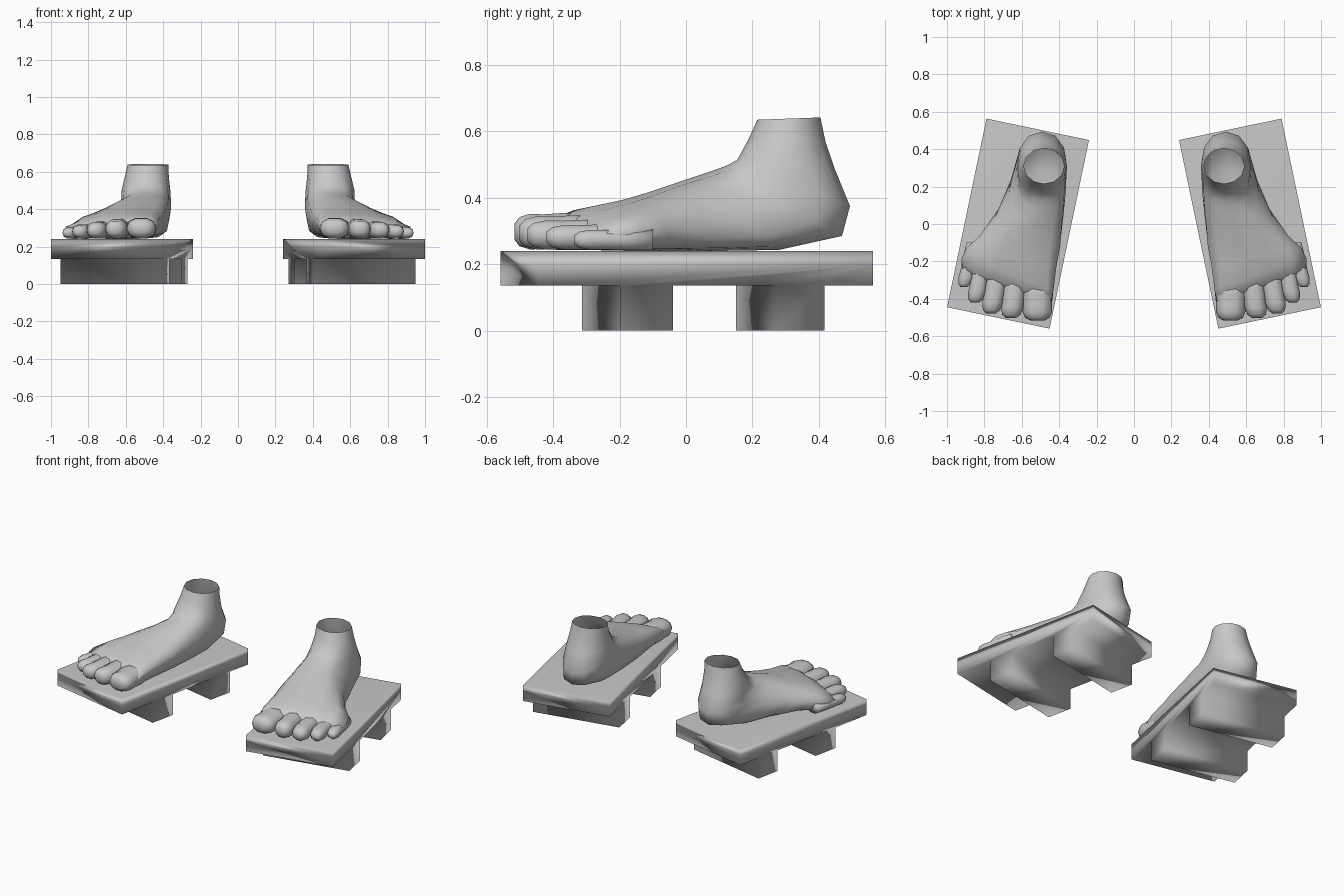
import bpy, bmesh, math
from mathutils import Matrix, Vector

cube = bpy.data.objects.get("Cube")
if cube:
    bpy.data.objects.remove(cube, do_unlink=True)

GREY = (0.58, 0.58, 0.58, 1.0)
grey = bpy.data.materials.new("plain_grey")
grey.use_nodes = True
grey.diffuse_color = GREY
grey.node_tree.nodes["Principled BSDF"].inputs["Base Color"].default_value = GREY


def finish(bm, name, side):
    """Mirror to the wanted side and turn the mesh into a smooth object."""
    bmesh.ops.scale(bm, vec=(side, 1, 1), verts=bm.verts)
    bmesh.ops.recalc_face_normals(bm, faces=bm.faces)
    for f in bm.faces:
        f.smooth = True
    mesh = bpy.data.meshes.new(name)
    bm.to_mesh(mesh)
    bm.free()
    mesh.materials.append(grey)
    obj = bpy.data.objects.new(name, mesh)
    bpy.context.collection.objects.link(obj)
    return obj


def loft(name, rings, side, cap_start=False):
    """Skin a list of point rings; the last ring is always closed."""
    bm = bmesh.new()
    loops = [[bm.verts.new(p) for p in ring] for ring in rings]
    n = len(loops[0])
    for a, b in zip(loops, loops[1:]):
        for i in range(n):
            j = (i + 1) % n
            bm.faces.new((a[i], a[j], b[j], b[i]))
    bm.faces.new(loops[-1])
    if cap_start:
        bm.faces.new(loops[0])
    finish(bm, name, side)


def power(v, e):
    return math.copysign(abs(v) ** e, v)


def foot_ring(x_in, x_out, top, bottom, skew, shear, full, flat, n=12):
    """Section between a top and a sole point, peak leaning to the inner side."""
    xc, w = (x_in + x_out) / 2, (x_out - x_in) / 2
    t, b = Vector((0, *top)), Vector((0, *bottom))
    pts = []
    for i in range(n):
        a = 2 * math.pi * i / n
        c, s = math.cos(a), math.sin(a)
        e = flat if s < 0 else full
        c, s = power(c, e), power(s, e)
        p = (t + b) / 2 + (t - b) / 2 * s
        dx = max(w * c - skew * w * max(s, 0), -w)
        pts.append((xc + dx, p.y + shear * dx, p.z))
    return pts


# Foot sections from the open ankle round the heel to the toe roots
FOOT = [
    (.372, .59, (.215, .635), (.405, .642), 0, 0, 1, 1),
    (.370, .605, (.19, .58), (.42, .57), 0, 0, 1, 1),
    (.362, .622, (.155, .515), (.447, .49), 0, 0, .85, 1),
    (.358, .625, (.125, .498), (.494, .375), 0, 0, .75, .9),
    (.360, .63, (.09, .485), (.47, .285), 0, 0, .7, .8),
    (.366, .672, (.04, .468), (.28, .243), .03, 0, .68, .65),
    (.378, .74, (-.02, .448), (.10, .24), .1, 0, .75, .6),
    (.395, .825, (-.11, .416), (-.06, .24), .2, .1, .82, .6),
    (.415, .895, (-.18, .393), (-.17, .24), .28, .2, .85, .6),
    (.43, .922, (-.27, .37), (-.26, .242), .38, .33, .9, .6),
    (.442, .92, (-.325, .342), (-.32, .245), .38, .36, .9, .6),
    (.455, .905, (-.35, .31), (-.345, .255), .36, .36, .9, .6),
]

# Toes: root x, root y, tip x, tip y, half width, top height
TOES = {
    "big_toe": (.515, -.30, .517, -.517, .079, .352),
    "second_toe": (.625, -.26, .658, -.502, .06, .345),
    "third_toe": (.72, -.22, .765, -.478, .056, .332),
    "fourth_toe": (.80, -.17, .85, -.42, .048, .318),
    "little_toe": (.855, -.10, .91, -.337, .04, .303),
}
# Position along the toe and its relative thickness
TOE_SHAPE = [(0, 1), (.35, 1.04), (.6, .97), (.78, 1), (.93, .82), (1, .45)]


def toe(name, rx, ry, tx, ty, w, top, side, n=10):
    h = (top - .24) / 2
    rings = []
    for f, s in TOE_SHAPE:
        x, y = rx + (tx - rx) * f, ry + (ty - ry) * f
        angles = [2 * math.pi * i / n for i in range(n)]
        rings.append([(x + w * s * power(math.cos(a), .85), y,
                       .242 + h + h * s * power(math.sin(a), .85)) for a in angles])
    loft(name, rings, side, cap_start=True)


# Sandal: deck with a top lip and two full-width teeth, drawn from the side
TEETH = ((-.263, -.10), (.21, .366))
HALF_WIDTH, HALF_LENGTH = .28, .515
DECK_LOW, DECK_MID, DECK_TOP = .135, .2, .24


def sandal(name, side):
    outline = [(-HALF_LENGTH, DECK_MID), (-HALF_LENGTH, DECK_LOW)]
    for y0, y1 in TEETH:
        outline += [(y0, DECK_LOW), (y0, 0), (y1, 0), (y1, DECK_LOW)]
    outline += [(HALF_LENGTH, DECK_LOW), (HALF_LENGTH, DECK_MID)]
    bm = bmesh.new()
    lower = [bm.verts.new((-HALF_WIDTH, y, z)) for y, z in outline]
    rim = [bm.verts.new((-HALF_WIDTH, y, DECK_TOP)) for y in (HALF_LENGTH, -HALF_LENGTH)]
    bm.faces.new(lower)
    bm.faces.new([lower[0], lower[-1], *rim])
    ext = bmesh.ops.extrude_face_region(bm, geom=bm.faces[:], use_keep_orig=True)
    moved = [g for g in ext["geom"] if isinstance(g, bmesh.types.BMVert)]
    bmesh.ops.translate(bm, verts=moved, vec=(2 * HALF_WIDTH, 0, 0))
    place = Matrix.Translation((.62, .002, 0)) @ Matrix.Rotation(math.radians(11.8), 4, "Z")
    bmesh.ops.transform(bm, matrix=place, verts=bm.verts)
    obj = finish(bm, name, side)
    # Large faces lead the shading, so top and underside stay even
    obj.modifiers.new("even_shading", "WEIGHTED_NORMAL").mode = "FACE_AREA"


for label, side in (("left", 1), ("right", -1)):
    sandal(label + "_sandal", side)
    loft(label + "_foot", [foot_ring(*r) for r in FOOT], side)
    for toe_name, spec in TOES.items():
        toe(label + "_" + toe_name, *spec, side)
